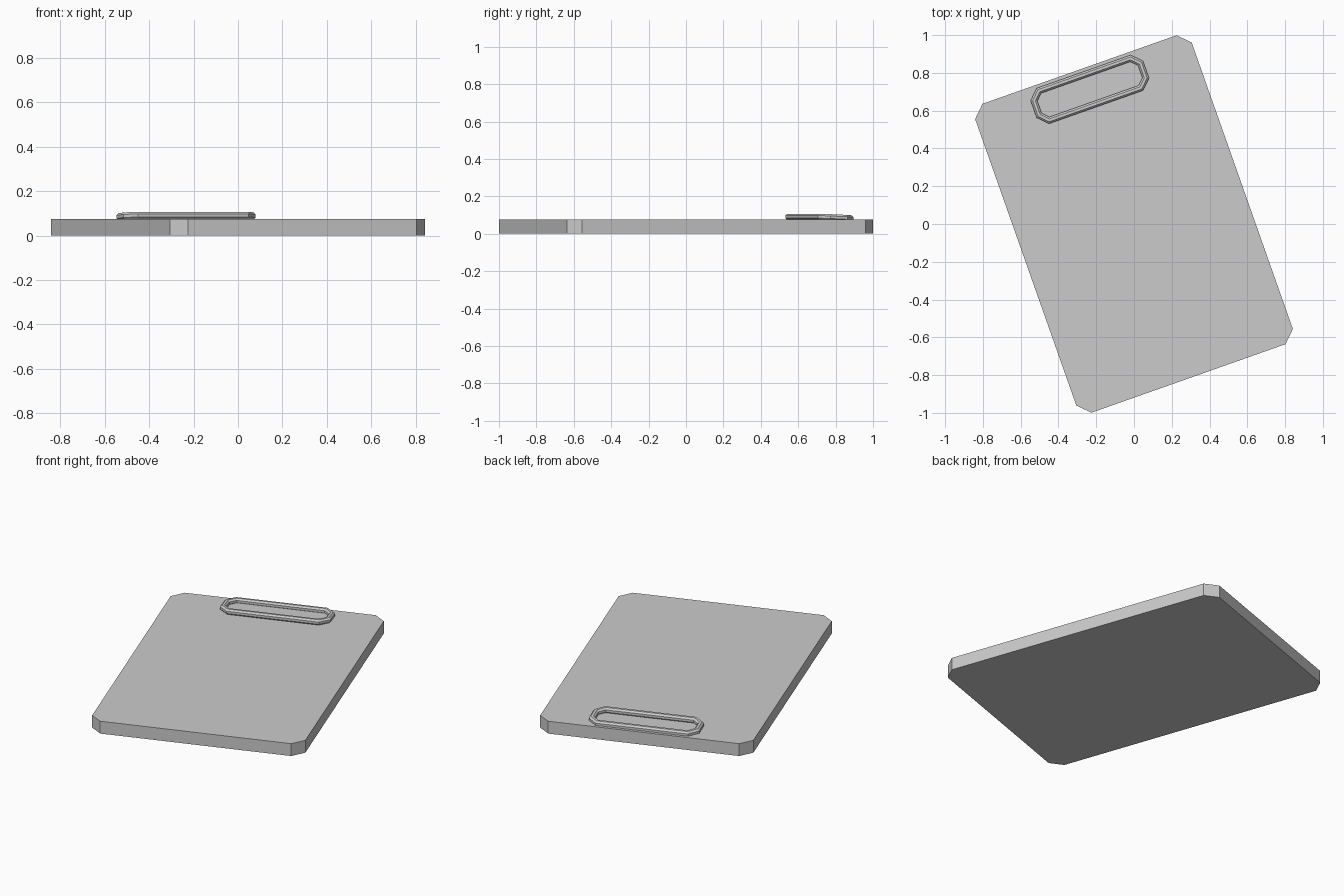
import bpy, bmesh
from math import radians, sin, cos, pi

if "Cube" in bpy.data.objects:
    bpy.data.objects.remove(bpy.data.objects["Cube"])

ANGLE = radians(19.45)


def octagon(hx, hy, c):
    """Rectangle outline with cut corners, counter-clockwise."""
    return [(hx, -hy + c), (hx, hy - c), (hx - c, hy), (-hx + c, hy),
            (-hx, hy - c), (-hx, -hy + c), (-hx + c, -hy), (hx - c, -hy)]


def bridge(bm, a, b):
    n = len(a)
    for i in range(n):
        j = (i + 1) % n
        bm.faces.new((a[i], a[j], b[j], b[i]))


def finish(bm, name):
    bmesh.ops.recalc_face_normals(bm, faces=bm.faces)
    mesh = bpy.data.meshes.new(name)
    bm.to_mesh(mesh)
    bm.free()
    obj = bpy.data.objects.new(name, mesh)
    obj.rotation_euler.z = ANGLE
    bpy.context.collection.objects.link(obj)
    return obj


# Flat board with cut corners
bm = bmesh.new()
outline = octagon(0.608, 0.867, 0.063)
low, high = [[bm.verts.new((x, y, z)) for x, y in outline] for z in (0, 0.075)]
bridge(bm, low, high)
bm.faces.new(low)
bm.faces.new(high)
finish(bm, "board")

# Wire loop of the clip: eight-sided tube, leaning down slightly to the back
bm = bmesh.new()
R, CX, CY = 0.018, 0.017, 0.75
loops = []
for k in range(8):
    a = 2 * pi * (k + 0.5) / 8
    d = R * cos(a)
    pts = octagon(0.299 + d, 0.083 + d, 0.042 + d * (2 - 2 ** 0.5))
    loops.append([bm.verts.new((CX + x, CY + y, 0.086 + R * sin(a) - 0.045 * y))
                  for x, y in pts])
for k in range(8):
    bridge(bm, loops[k], loops[(k + 1) % 8])
finish(bm, "clip_loop")
